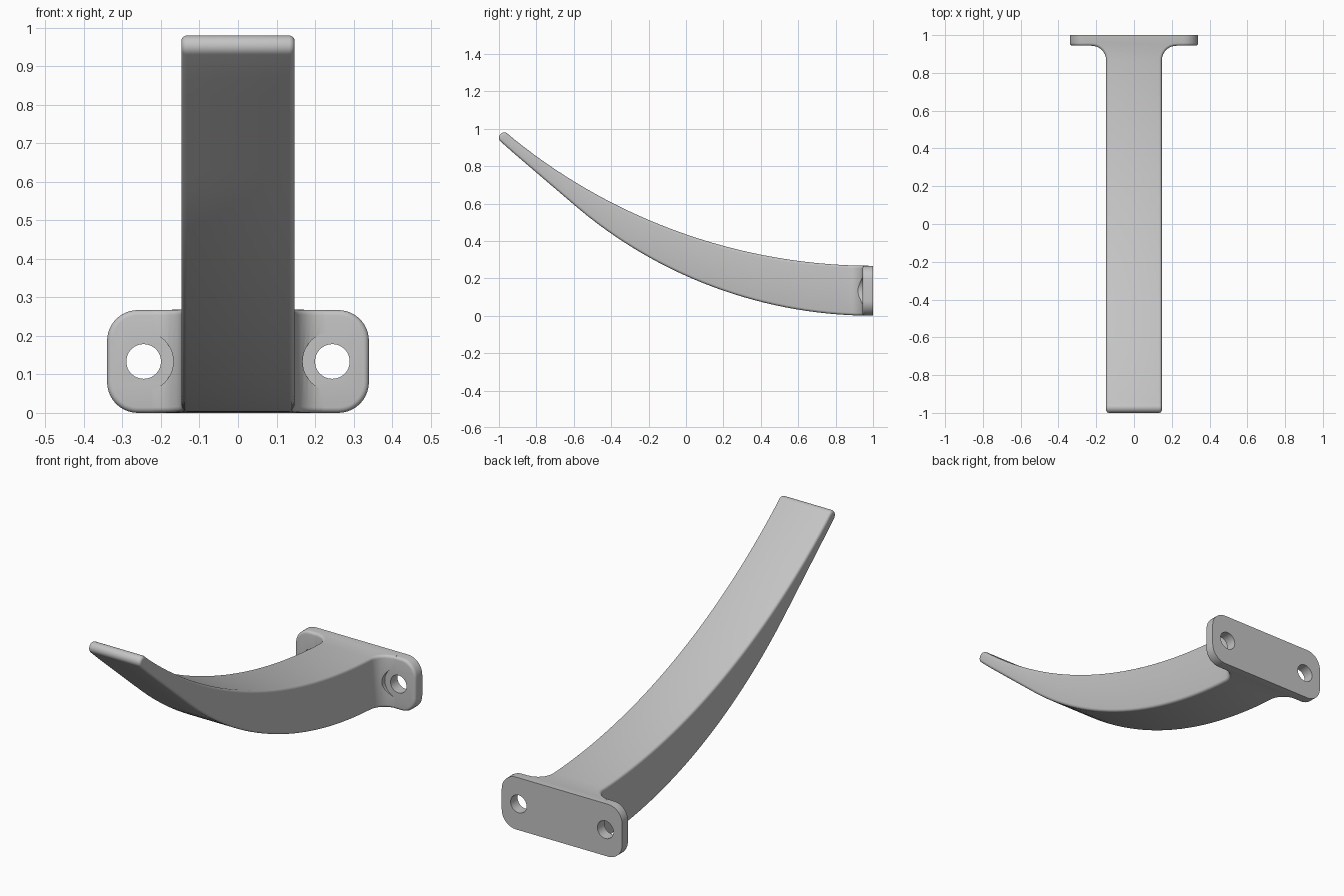
import bpy
import bmesh
from math import sin, cos, pi, sqrt, radians
from mathutils import Vector

if "Cube" in bpy.data.objects:
    bpy.data.objects.remove(bpy.data.objects["Cube"])

HALF_W = 0.147       # arm half width
EDGE = 0.014         # small edge rounding
FILLET = 0.078       # arm-to-plate fillet radius
PLATE_Y = 0.944      # front face of the plate
PLATE_W, PLATE_H = 0.34, 0.267
HOLE_X, HOLE_Z = 0.245, 0.1335
SEGS = 4

grey = bpy.data.materials.new("plain grey")
grey.use_nodes = True
grey.diffuse_color = (0.55, 0.55, 0.55, 1)
grey.node_tree.nodes["Principled BSDF"].inputs["Base Color"].default_value = (0.55, 0.55, 0.55, 1)


def make_object(name, bm):
    bmesh.ops.recalc_face_normals(bm, faces=bm.faces)
    mesh = bpy.data.meshes.new(name)
    bm.to_mesh(mesh)
    bm.free()
    mesh.materials.append(grey)
    obj = bpy.data.objects.new(name, mesh)
    bpy.context.collection.objects.link(obj)
    return obj


def drill(obj, radius):
    """Cut a round hole along y on both sides of the part."""
    for side in (-1, 1):
        bpy.ops.mesh.primitive_cylinder_add(
            vertices=48, radius=radius, depth=0.4,
            location=(side * HOLE_X, 1, HOLE_Z), rotation=(pi / 2, 0, 0))
        cutter = bpy.context.object
        cutter.hide_render = True
        mod = obj.modifiers.new("hole", 'BOOLEAN')
        mod.operation, mod.solver, mod.object = 'DIFFERENCE', 'EXACT', cutter
        bpy.context.view_layer.objects.active = obj
        bpy.ops.object.modifier_apply(modifier=mod.name)
        bpy.data.objects.remove(cutter)


def smooth(obj):
    bpy.ops.object.select_all(action='DESELECT')
    obj.select_set(True)
    bpy.context.view_layer.objects.active = obj
    bpy.ops.object.shade_smooth_by_angle(angle=radians(32))


def arc_point(y, radius, base, limit):
    """Point and normal on an arc level at y = 1, straight beyond the limit."""
    d = min(1 - y, limit)
    drop = sqrt(radius ** 2 - d ** 2)
    z = base + radius - drop + (1 - y - d) * d / drop
    return Vector((y, z)), Vector((d, drop)) / radius


# Arm stations: top point, top normal, bottom point, bottom normal, half width, plan angle
stations = []


def add_station(y, w, turn):
    top, n_top = arc_point(y, 3.06, PLATE_H, 3)
    low, n_low = arc_point(y, 2.45, 0, 1.593)
    stations.append((top, n_top, low, -n_low, w, turn))


add_station(1, HALF_W + FILLET, pi / 2)
for i in range(9):
    a = pi / 2 * (1 - i / 8)
    add_station(PLATE_Y - FILLET * (1 - sin(a)), HALF_W + FILLET * (1 - cos(a)), a)
y_start = PLATE_Y - FILLET
for i in range(1, 33):
    add_station(y_start + (-0.92 - y_start) * i / 32, HALF_W, 0)

# Rounded tip
tip, tip_r = Vector((-0.972, 0.952)), 0.028
along, across = Vector((-0.766, 0.643)), Vector((0.643, 0.766))
for i in range(9):
    a = pi / 2 * i / 8
    n_top = along * sin(a) + across * cos(a)
    n_low = along * sin(a) - across * cos(a)
    stations.append((tip + n_top * tip_r, n_top, tip + n_low * tip_r, n_low, HALF_W, 0))

# Arm: loft of rounded rectangles through the stations
bm = bmesh.new()
rings = []
for index, (top, n_top, low, n_low, w, turn) in enumerate(stations):
    half = []
    for point, normal, order in ((top, n_top, range(SEGS, -1, -1)), (low, n_low, range(SEGS + 1))):
        for k in order:
            phi = pi / 2 * k / SEGS
            p = point - normal * EDGE * (1 - sin(phi))
            inward = EDGE * (1 - cos(phi)) if index else 0
            half.append((w - inward * cos(turn), p.x + inward * sin(turn), p.y))
    ring = half + [(-x, y, z) for x, y, z in reversed(half)]
    rings.append([bm.verts.new(c) for c in ring])
for r0, r1 in zip(rings, rings[1:]):
    for i in range(len(r0)):
        j = (i + 1) % len(r0)
        bm.faces.new((r0[i], r0[j], r1[j], r1[i]))
bm.faces.new(rings[0])
bmesh.ops.remove_doubles(bm, verts=bm.verts, dist=0.00005)
arm = make_object("curved_arm", bm)
drill(arm, 0.077)      # screw head clearance in the fillets
smooth(arm)

# Mounting plate: rounded rectangle with a softened front edge
bm = bmesh.new()
corner = 0.08
outline = []
for q, (sx, sz) in enumerate(((1, 1), (-1, 1), (-1, -1), (1, -1))):
    cx = sx * (PLATE_W - corner)
    cz = PLATE_H / 2 + sz * (PLATE_H / 2 - corner)
    for i in range(11):
        a = pi / 2 * (q + i / 10)
        outline.append(bm.verts.new((cx + corner * cos(a), 1, cz + corner * sin(a))))
back = bm.faces.new(outline)
front = bmesh.ops.extrude_face_region(bm, geom=[back], use_keep_orig=True)
front_verts = [g for g in front["geom"] if isinstance(g, bmesh.types.BMVert)]
bmesh.ops.translate(bm, verts=front_verts, vec=(0, PLATE_Y - 1, 0))
rim = [e for e in bm.edges if all(v.co.y < 0.99 for v in e.verts)]
bmesh.ops.bevel(bm, geom=rim, offset=EDGE, segments=SEGS, profile=0.5, affect='EDGES')
plate = make_object("mounting_plate", bm)
drill(plate, 0.045)    # screw holes
smooth(plate)
